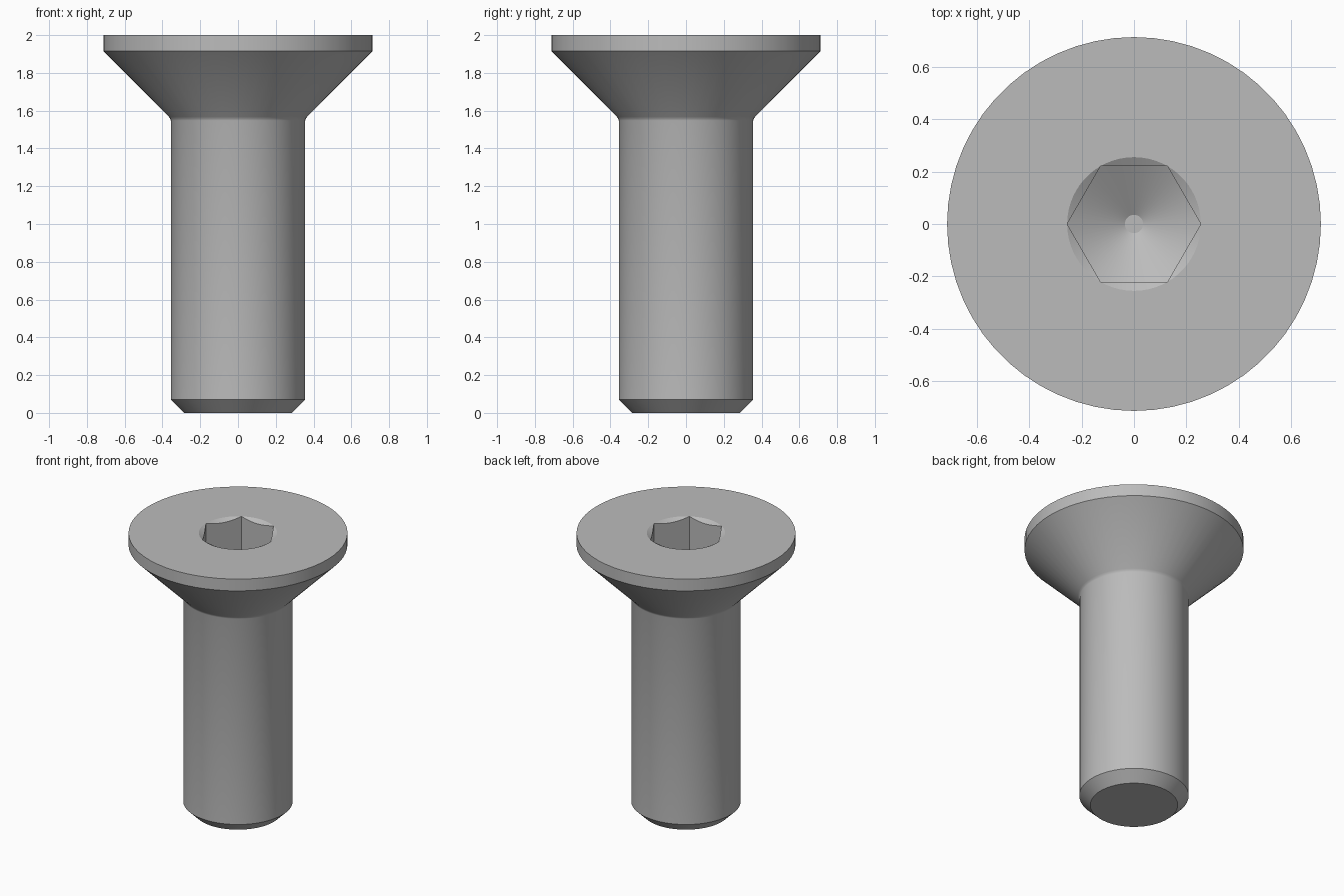
import bpy, bmesh, math

cube = bpy.data.objects.get("Cube")
if cube:
    bpy.data.objects.remove(cube, do_unlink=True)

SEGMENTS = 60            # multiple of 6 so the socket corners land on vertices
SOCKET_R = 0.255         # corner radius of the hexagonal socket
TOP = 2.0
FLOOR = 1.69             # height of the socket floor at the corners
SLOPE = math.tan(math.radians(30))


def circle(radius, z):
    return lambda a: (radius, z)


def hexagon(z, slope):
    """Hexagon ring lying on a cone that sinks toward the axis."""
    def ring(a):
        off = a % (math.pi / 3) - math.pi / 6
        r = SOCKET_R * math.cos(math.pi / 6) / math.cos(off)
        return r, z - (SOCKET_R - r) * slope
    return ring


# Outline from the shank tip, up the head and down into the socket
rings = [
    circle(0.285, 0), circle(0.356, 0.07),             # tip chamfer
    circle(0.356, 1.548), circle(0.359, 1.557),        # shank and small fillet
    circle(0.366, 1.568), circle(0.713, 1.915),        # countersunk cone
    circle(0.713, TOP), circle(SOCKET_R, TOP),         # head rim and top face
    hexagon(TOP, SLOPE), hexagon(FLOOR, SLOPE),        # socket chamfer and walls
    circle(0.035, FLOOR - (SOCKET_R - 0.035) * SLOPE),  # conical floor
]

bm = bmesh.new()
loops = []
for ring in rings:
    loop = []
    for i in range(SEGMENTS):
        a = math.tau * i / SEGMENTS
        r, z = ring(a)
        loop.append(bm.verts.new((r * math.cos(a), r * math.sin(a), z)))
    loops.append(loop)

for low, high in zip(loops, loops[1:]):
    for i in range(SEGMENTS):
        j = (i + 1) % SEGMENTS
        bm.faces.new((low[i], low[j], high[j], high[i]))
bm.faces.new(reversed(loops[0]))     # shank end
bm.faces.new(loops[-1])              # floor centre
bmesh.ops.remove_doubles(bm, verts=bm.verts, dist=0.0001)
bmesh.ops.recalc_face_normals(bm, faces=bm.faces)

mesh = bpy.data.meshes.new("countersunk_screw")
bm.to_mesh(mesh)
bm.free()
screw = bpy.data.objects.new("countersunk_screw", mesh)
bpy.context.collection.objects.link(screw)

# Plain grey metal
steel = bpy.data.materials.new("grey_steel")
steel.use_nodes = True
colour = (0.5, 0.5, 0.5, 1)
steel.diffuse_color = colour
steel.node_tree.nodes["Principled BSDF"].inputs["Base Color"].default_value = colour
mesh.materials.append(steel)

bpy.context.view_layer.objects.active = screw
screw.select_set(True)
bpy.ops.object.shade_smooth_by_angle(angle=math.radians(30))
